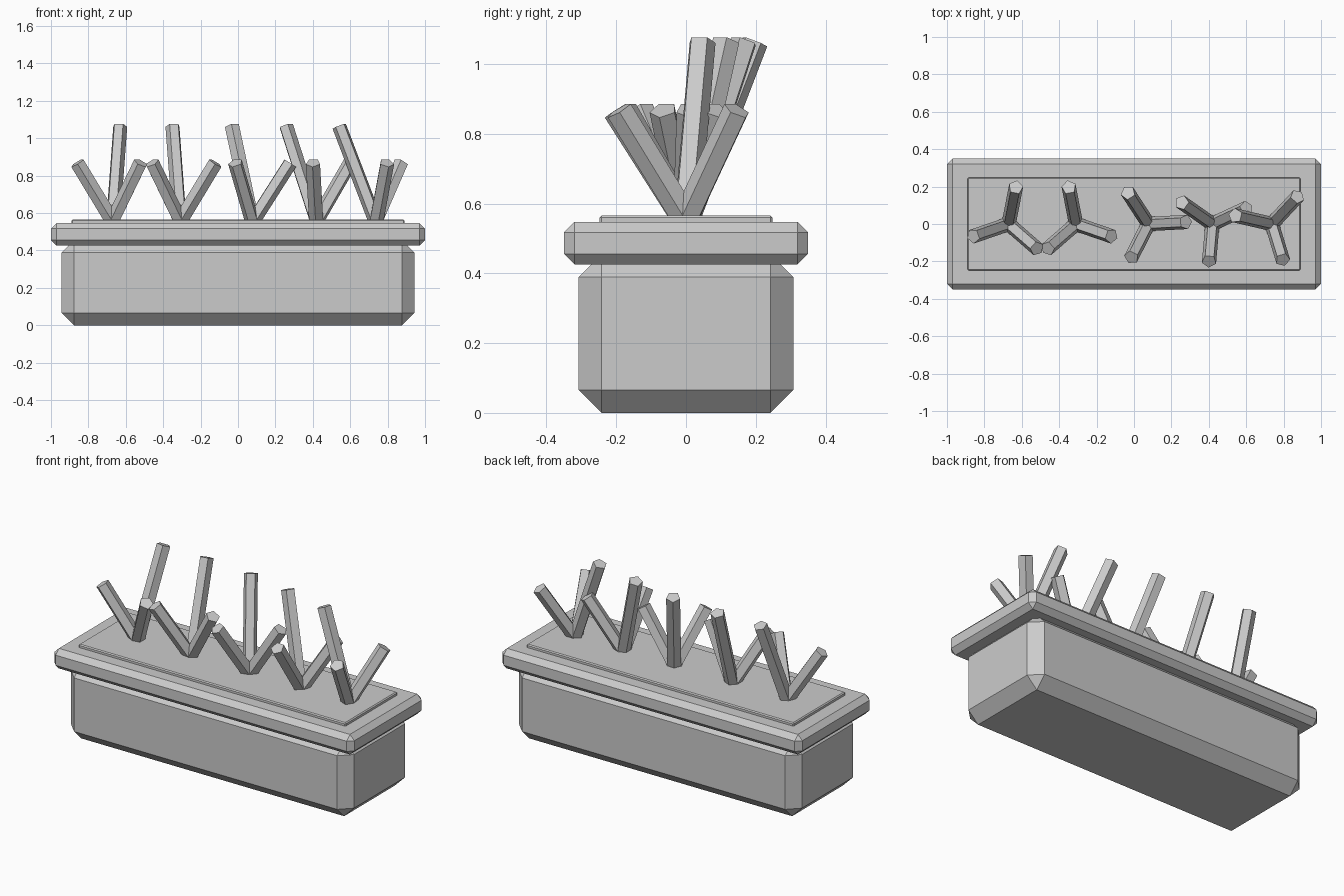
import bpy, bmesh
from math import radians, atan2, hypot
from mathutils import Matrix

cube = bpy.data.objects.get("Cube")
if cube:
    bpy.data.objects.remove(cube, do_unlink=True)

# One plain grey for the whole model
grey = bpy.data.materials.new("plain_grey")
grey.use_nodes = True
colour = (0.6, 0.6, 0.6, 1)
grey.diffuse_color = colour
grey.node_tree.nodes["Principled BSDF"].inputs["Base Color"].default_value = colour


def add_object(name, bm):
    mesh = bpy.data.meshes.new(name)
    bm.to_mesh(mesh)
    bm.free()
    mesh.materials.append(grey)
    obj = bpy.data.objects.new(name, mesh)
    bpy.context.collection.objects.link(obj)
    return obj


def chamfered_box(name, half_x, half_y, bottom, top, chamfer):
    bm = bmesh.new()
    size = Matrix.Diagonal((2 * half_x, 2 * half_y, top - bottom, 1))
    bmesh.ops.create_cube(bm, size=1, matrix=Matrix.Translation((0, 0, (bottom + top) / 2)) @ size)
    obj = add_object(name, bm)
    bevel = obj.modifiers.new("chamfer", "BEVEL")
    bevel.width = chamfer
    bevel.segments = 1
    return obj


def stem(name, x, yaw, rise, reach=0.2, radius=0.04, start=0.555):
    """Five-sided rod leaning outward, with one corner on its outer side."""
    length = hypot(rise, reach)
    bm = bmesh.new()
    place = (Matrix.Translation((x, 0, start))
             @ Matrix.Rotation(radians(yaw), 4, "Z")
             @ Matrix.Rotation(atan2(reach, rise), 4, "Y")
             @ Matrix.Translation((0, 0, length / 2))
             @ Matrix.Rotation(radians(-90), 4, "Z"))
    bmesh.ops.create_cone(bm, cap_ends=True, segments=5, radius1=radius,
                          radius2=radius, depth=length, matrix=place)
    return add_object(name, bm)


# Planter trough, rim and soil
chamfered_box("trough", 0.943, 0.308, 0, 0.455, 0.066)
chamfered_box("rim", 1.0, 0.35, 0.426, 0.547, 0.03)
chamfered_box("soil", 0.89, 0.248, 0.5, 0.566, 0.006)

# Five plants, each turned a little further: one tall stem, two short ones
for i, x in enumerate((-0.67, -0.31, 0.077, 0.419, 0.737)):
    yaw = 79 + 22 * i
    stem(f"plant_{i + 1}_tall_stem", x, yaw, 0.51)
    for side, turn in (("first", 120), ("second", 240)):
        stem(f"plant_{i + 1}_{side}_short_stem", x, yaw + turn, 0.313)
